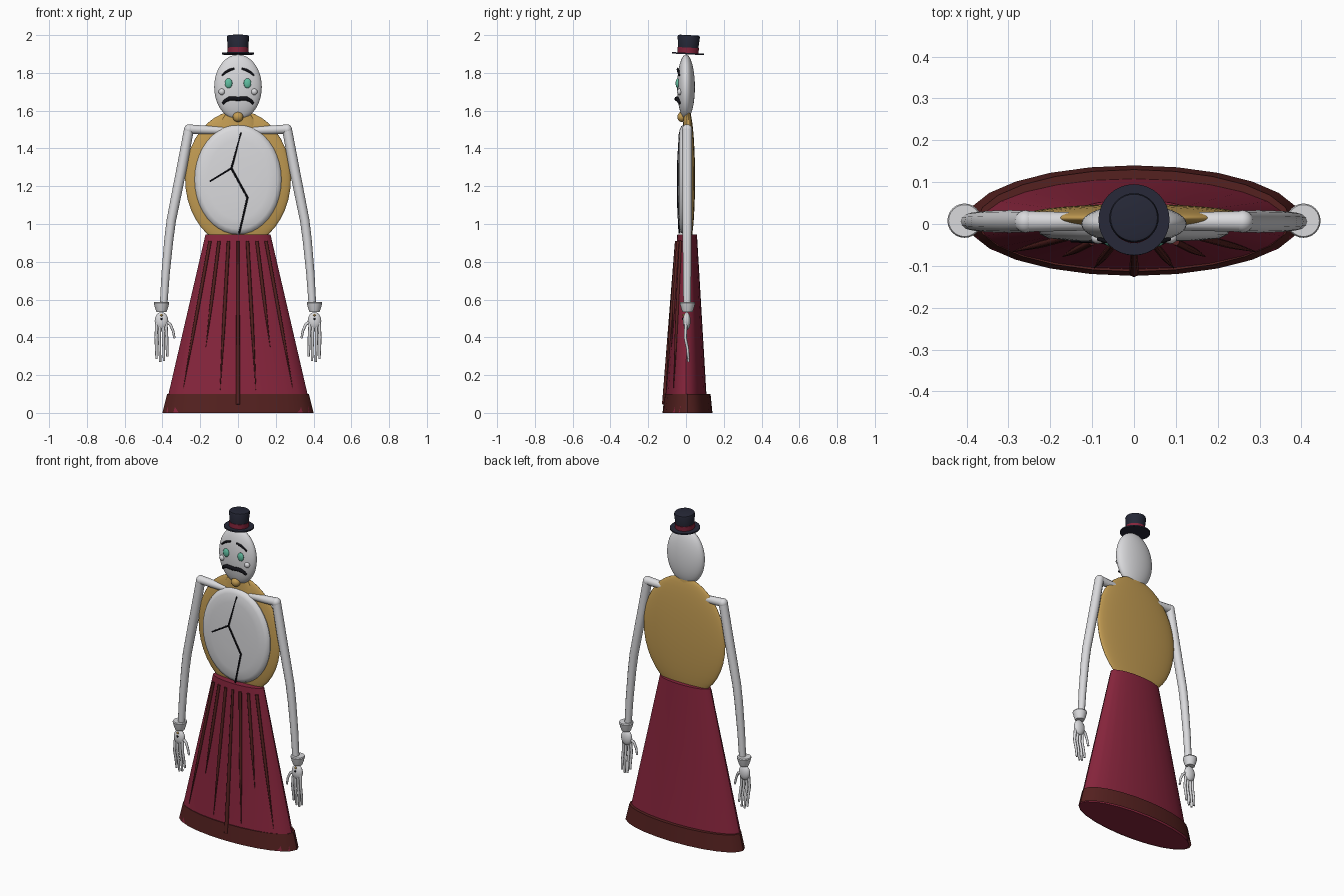
import bpy, bmesh, math
from mathutils import Vector, Matrix

if "Cube" in bpy.data.objects:
    bpy.data.objects.remove(bpy.data.objects["Cube"])


def material(name, rgb):
    m = bpy.data.materials.new(name)
    m.diffuse_color = (*rgb, 1)
    m.use_nodes = True
    m.node_tree.nodes["Principled BSDF"].inputs["Base Color"].default_value = m.diffuse_color
    return m


WHITE = material("porcelain white", (0.70, 0.70, 0.72))
GOLD = material("gold", (0.54, 0.33, 0.085))
CRIMSON = material("crimson", (0.24, 0.018, 0.045))
BROWN = material("dark brown", (0.09, 0.015, 0.014))
NAVY = material("hat navy", (0.019, 0.021, 0.038))
TEAL = material("teal", (0.12, 0.52, 0.36))
BLACK = material("black", (0.006, 0.006, 0.009))


def finish(ob, name, mat, angle=40):
    ob.name = name
    ob.data.materials.clear()
    ob.data.materials.append(mat)
    bpy.ops.object.select_all(action='DESELECT')
    ob.select_set(True)
    bpy.context.view_layer.objects.active = ob
    bpy.ops.object.shade_smooth_by_angle(angle=math.radians(angle))
    return ob


def from_bmesh(bm, name, mat, angle=40):
    bmesh.ops.recalc_face_normals(bm, faces=bm.faces[:])
    me = bpy.data.meshes.new(name)
    bm.to_mesh(me)
    bm.free()
    ob = bpy.data.objects.new(name, me)
    bpy.context.collection.objects.link(ob)
    return finish(ob, name, mat, angle)


def ball(name, mat, loc, size, seg=32):
    bm = bmesh.new()
    bmesh.ops.create_uvsphere(bm, u_segments=seg, v_segments=seg // 2, radius=1)
    bm.transform(Matrix.Translation(loc) @ Matrix.Diagonal((*size, 1)))
    return from_bmesh(bm, name, mat, 60)


def rings(name, mat, profile, seg=32, matrix=None):
    """Capped stack of ellipses; each entry is (z, centre y, x radius, y radius)."""
    bm = bmesh.new()
    loops = []
    for z, cy, rx, ry in profile:
        loops.append([bm.verts.new((rx * math.sin(2 * math.pi * i / seg),
                                    cy + ry * math.cos(2 * math.pi * i / seg), z))
                      for i in range(seg)])
    for a, b in zip(loops, loops[1:]):
        for i in range(seg):
            j = (i + 1) % seg
            bm.faces.new((a[i], a[j], b[j], b[i]))
    bm.faces.new(loops[0])
    bm.faces.new(loops[-1])
    if matrix:
        bm.transform(matrix)
    return from_bmesh(bm, name, mat)


def rod(name, mat, points, radii, res=3):
    """Tapered rod along a path."""
    cu = bpy.data.curves.new(name, 'CURVE')
    cu.dimensions = '3D'
    cu.bevel_depth = 1
    cu.bevel_resolution = res
    cu.use_fill_caps = True
    sp = cu.splines.new('POLY')
    sp.points.add(len(points) - 1)
    for p, co, r in zip(sp.points, points, radii):
        p.co = (*co, 1)
        p.radius = r
    ob = bpy.data.objects.new(name, cu)
    bpy.context.collection.objects.link(ob)
    bpy.ops.object.select_all(action='DESELECT')
    ob.select_set(True)
    bpy.context.view_layer.objects.active = ob
    bpy.ops.object.convert(target='MESH')
    return finish(bpy.context.view_layer.objects.active, name, mat, 50)


# Skirt and hem
rings("skirt", CRIMSON, [(0.002, 0.0, 0.393, 0.122), (0.1, 0.0, 0.368, 0.108),
                         (0.945, 0.006, 0.172, 0.052)], 24)
hem = rings("hem", BROWN, [(0.0, 0.008, 0.40, 0.132), (0.1, 0.008, 0.375, 0.122)], 24)
bm = bmesh.new()
bm.from_mesh(hem.data)
bmesh.ops.delete(bm, geom=[f for f in bm.faces if f.normal.z < -0.9], context='FACES_ONLY')
bm.to_mesh(hem.data)
bm.free()


# Pleats follow the front of the skirt
def skirt_front(x, z):
    t = (z - 0.1) / 0.845
    rx, ry = 0.368 - 0.196 * t, 0.108 - 0.056 * t
    return 0.006 * t - ry * math.sqrt(max(0, 1 - (x / rx) ** 2))


for top_x, end_x, end_z, r in [(0, 0, 0.045, 0.012), (0.05, 0.095, 0.12, 0.009),
                               (0.1, 0.17, 0.35, 0.009), (0.148, 0.29, 0.13, 0.009)]:
    for s in ((1,) if top_x == 0 else (-1, 1)):
        pts, rad = [], []
        for k in range(9):
            t = k / 8
            x, z = top_x + (end_x - top_x) * t, 0.91 + (end_z - 0.91) * t
            pts.append((s * x, skirt_front(x, z) - 0.003, z))
            rad.append(0.007 + 0.005 * t if top_x == 0 else r * min(1, 0.12 + 2 * (1 - t)))
        rod("pleat", BROWN, pts, rad, 2)

# Torso shell and flat-fronted belly plate
ball("torso", GOLD, (0, 0.014, 1.24), (0.28, 0.034, 0.36), 40)
to_front = Matrix.Translation((0, 0, 1.235)) @ Matrix.Rotation(math.radians(90), 4, 'X')
rings("belly_plate", WHITE, [(-0.005, 0, 0.225, 0.285), (0.012, 0, 0.23, 0.29),
                             (0.025, 0, 0.224, 0.283), (0.034, 0, 0.205, 0.262),
                             (0.039, 0, 0.16, 0.21), (0.042, 0, 0.08, 0.10)], 40, to_front)

# Belly cracks
Y = -0.043
rod("crack", BLACK, [(0.016, Y + 0.01, 1.485), (-0.035, Y, 1.295), (0.05, Y, 1.14),
                     (0.006, Y + 0.008, 0.95)], [0.005, 0.006, 0.006, 0.005], 1)
rod("crack_branch", BLACK, [(-0.035, Y, 1.295), (-0.15, Y + 0.004, 1.225)], [0.006, 0.005], 1)

# Neck, throat knob and head
rings("neck", GOLD, [(1.50, 0.008, 0.10, 0.025), (1.55, 0.008, 0.09, 0.022),
                     (1.60, 0.006, 0.05, 0.018)], 24)
ball("throat_knob", GOLD, (0, -0.022, 1.567), (0.028, 0.024, 0.027), 20)
ball("head", WHITE, (0, 0, 1.725), (0.126, 0.047, 0.172), 40)


def face_y(x, z):
    return -0.047 * math.sqrt(max(0, 1 - (x / 0.126) ** 2 - ((z - 1.725) / 0.172) ** 2))


def face_line(name, pts, radii):
    rod(name, BLACK, [(x, face_y(x, z) - 0.006, z) for x, z in pts], radii)


# Face
face_line("mouth", [(-0.08, 1.638), (-0.068, 1.652), (-0.045, 1.664), (-0.02, 1.664),
                    (0, 1.662), (0.02, 1.664), (0.045, 1.664), (0.068, 1.652),
                    (0.08, 1.638)], [0.007, 0.009] + [0.011] * 5 + [0.009, 0.007])
for s in (-1, 1):
    face_line("eyebrow", [(s * 0.086, 1.786), (s * 0.066, 1.803), (s * 0.045, 1.815),
                          (s * 0.02, 1.823)], [0.004, 0.006, 0.007, 0.005])
    ball("eye", TEAL, (s * 0.05, face_y(0.05, 1.745) - 0.002, 1.745), (0.02, 0.01, 0.026), 20)
    ball("cheek", WHITE, (s * 0.086, face_y(0.086, 1.70), 1.70), (0.017, 0.014, 0.017), 16)

# Top hat, tipped slightly backwards
tilt = Matrix.Translation((0, 0.01, 1.902)) @ Matrix.Rotation(math.radians(-3), 4, 'X')
for name, mat, prof in [
        ("hat_brim", NAVY, [(-0.004, 0.085), (0.004, 0.085)]),
        ("hat_band", CRIMSON, [(0.004, 0.056), (0.032, 0.057)]),
        ("hat_crown", NAVY, [(0.0, 0.051), (0.032, 0.054), (0.088, 0.059),
                             (0.096, 0.056), (0.098, 0.048)])]:
    rings(name, mat, [(z, 0, r, r) for z, r in prof], 32, tilt)

# Arms, cuffs and hands
for s in (-1, 1):
    rod("shoulder_bar", WHITE, [(s * 0.08, 0.006, 1.495), (s * 0.18, 0.006, 1.498),
                                (s * 0.258, 0.006, 1.502)], [0.021, 0.023, 0.025], 4)
    ball("shoulder", WHITE, (s * 0.26, 0.006, 1.5), (0.026, 0.027, 0.028), 20)
    rod("arm", WHITE, [(s * x, 0.006, z) for x, z in
                       [(0.26, 1.5), (0.297, 1.3), (0.331, 1.13), (0.353, 1.02),
                        (0.366, 0.92), (0.383, 0.74), (0.394, 0.57)]],
        [0.026, 0.027, 0.026, 0.025, 0.024, 0.022, 0.02], 4)
    place = Matrix.Translation((s * 0.405, 0.008, 0))
    rings("cuff", WHITE, [(0.533, 0, 0.026, 0.026), (0.555, 0, 0.034, 0.034),
                          (0.582, 0, 0.041, 0.041), (0.588, 0, 0.038, 0.038)], 24, place)
    ball("palm", WHITE, (s * 0.405, 0.004, 0.487), (0.036, 0.02, 0.047), 20)
    ball("hand_stud", GOLD, (s * 0.405, -0.014, 0.518), (0.007, 0.006, 0.007), 12)
    ball("hand_dot", BLACK, (s * 0.405, -0.017, 0.498), (0.006, 0.005, 0.006), 12)
    for root, knuckle, tip, z in [(0.43, 0.434, 0.431, 0.285), (0.413, 0.416, 0.412, 0.27),
                                  (0.397, 0.395, 0.392, 0.275), (0.382, 0.377, 0.374, 0.30)]:
        rod("finger", WHITE, [(s * root, 0.0, 0.475), (s * knuckle, -0.004, 0.40),
                              (s * (knuckle + tip) / 2, 0.008, 0.34), (s * tip, 0.013, z)],
            [0.009, 0.008, 0.0075, 0.006], 2)
    rod("thumb", WHITE, [(s * 0.385, 0.004, 0.485), (s * 0.358, 0.0, 0.468),
                         (s * 0.344, -0.002, 0.435), (s * 0.336, 0.0, 0.395)],
        [0.009, 0.008, 0.007, 0.006], 2)
